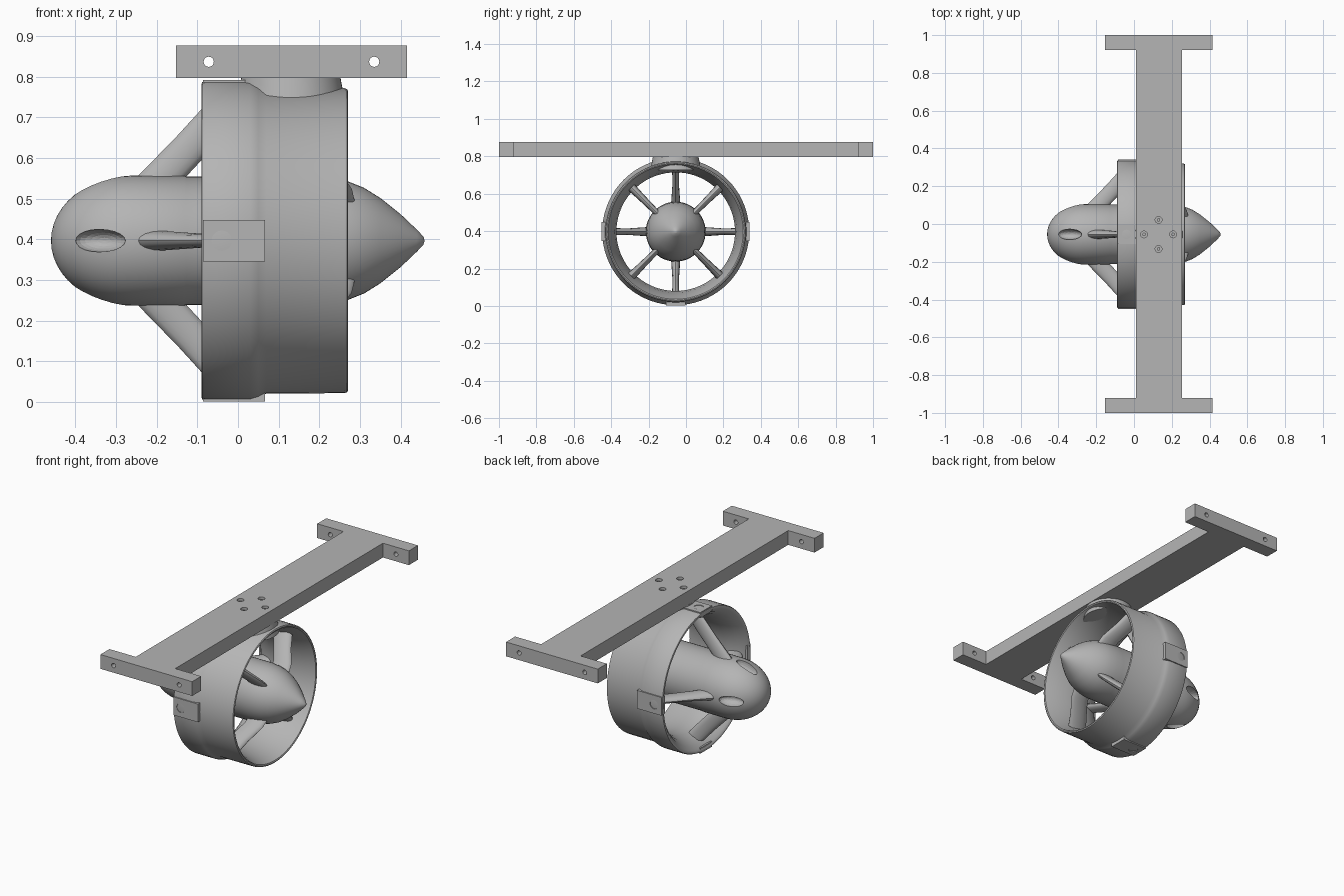
import bpy, bmesh, math
from mathutils import Matrix, Vector

if "Cube" in bpy.data.objects:
    bpy.data.objects.remove(bpy.data.objects["Cube"])

CY, CZ = -0.055, 0.397          # thruster axis runs along x through this point
AXIS = Matrix.Translation((0, CY, CZ))

gray = bpy.data.materials.new("mid_gray")
gray.diffuse_color = (0.46, 0.46, 0.46, 1)
gray.use_nodes = True
gray.node_tree.nodes["Principled BSDF"].inputs["Base Color"].default_value = gray.diffuse_color


def finish(name, bm, angle=35):
    bmesh.ops.remove_doubles(bm, verts=bm.verts, dist=1e-5)
    bmesh.ops.recalc_face_normals(bm, faces=bm.faces)
    me = bpy.data.meshes.new(name)
    bm.to_mesh(me)
    bm.free()
    me.materials.append(gray)
    ob = bpy.data.objects.new(name, me)
    bpy.context.collection.objects.link(ob)
    activate(ob)
    if angle:
        bpy.ops.object.shade_smooth_by_angle(angle=math.radians(angle))
    return ob


def activate(ob):
    bpy.ops.object.select_all(action='DESELECT')
    ob.select_set(True)
    bpy.context.view_layer.objects.active = ob


def spin(a):
    return AXIS @ Matrix.Rotation(a, 4, 'X')


def lathe(name, profile, n=64, closed=False):
    bm = bmesh.new()
    rings = [[bm.verts.new(AXIS @ Vector((x, r * math.sin(2 * math.pi * i / n),
             r * math.cos(2 * math.pi * i / n)))) for i in range(n)] for x, r in profile]
    pairs = list(zip(rings, rings[1:])) + ([(rings[-1], rings[0])] if closed else [])
    for a, b in pairs:
        for i in range(n):
            bm.faces.new((a[i], a[(i + 1) % n], b[(i + 1) % n], b[i]))
    return finish(name, bm)


def loft_fin(bm, sections, mat, n=16):
    """Lens-shaped fin through (x, radius, chord, thickness) sections."""
    rings = []
    for x, r, c, t in sections:
        ring = []
        for i in range(n):
            a = 2 * math.pi * i / n
            ring.append(bm.verts.new(mat @ Vector((x + c / 2 * math.cos(a), t / 2 * math.sin(a), r))))
        rings.append(ring)
    for a, b in zip(rings, rings[1:]):
        for i in range(n):
            bm.faces.new((a[i], a[(i + 1) % n], b[(i + 1) % n], b[i]))
    bm.faces.new(rings[0])
    bm.faces.new(rings[-1])


def box(bm, lo, hi, mat=Matrix()):
    lo, hi = Vector(lo), Vector(hi)
    m = mat @ Matrix.Translation((lo + hi) / 2) @ Matrix.Diagonal((*(hi - lo), 1))
    bmesh.ops.create_cube(bm, size=1, matrix=m)


def cyl(bm, r, depth, mat, n=24, r2=None):
    bmesh.ops.create_cone(bm, cap_ends=True, segments=n, radius1=r,
                          radius2=r if r2 is None else r2, depth=depth, matrix=mat)


def cut(ob, bm):
    cutter = finish("cutter", bm, 0)
    cutter.hide_render = True
    mod = ob.modifiers.new("cut", 'BOOLEAN')
    mod.operation, mod.solver, mod.object = 'DIFFERENCE', 'EXACT', cutter
    activate(ob)
    # keep the cut ahead of the smoothing modifier
    bpy.ops.object.modifier_move_to_index(modifier="cut", index=0)
    bpy.ops.object.modifier_apply(modifier="cut")
    bpy.data.objects.remove(cutter, do_unlink=True)


# duct: stepped outside, narrowing throat inside
duct = [(-0.082, 0.393), (0.03, 0.393), (0.05, 0.387), (0.07, 0.376), (0.262, 0.375),
        (0.268, 0.373), (0.271, 0.367), (0.268, 0.361), (0.22, 0.343), (0.15, 0.326),
        (0.08, 0.317), (0.02, 0.319), (-0.03, 0.334), (-0.065, 0.354), (-0.082, 0.372),
        (-0.089, 0.380), (-0.09, 0.385), (-0.088, 0.390)]
lathe("duct", duct, 72, closed=True)

# hub: rounded nose, straight body, pointed tail
nose = [(-0.26 - 0.2 * math.cos(math.pi / 2 * i / 12), 0.16 * math.sin(math.pi / 2 * i / 12))
        for i in range(13)]
tail = [(-0.132, 0.160), (-0.128, 0.158), (0.16, 0.158), (0.20, 0.158), (0.24, 0.153),
        (0.27, 0.146), (0.31, 0.130), (0.35, 0.105), (0.40, 0.065), (0.44, 0.027),
        (0.456, 0.010), (0.459, 0.0)]
hub = lathe("hub", nose + tail, 48)

# four access pockets around the nose
bm = bmesh.new()
for k in range(4):
    m = (spin(k * math.pi / 2) @ Matrix.Translation((-0.34, 0, 0.14))
         @ Matrix.Rotation(-0.3, 4, 'Y') @ Matrix.Diagonal((0.066, 0.028, 0.04, 1)))
    bmesh.ops.create_uvsphere(bm, u_segments=20, v_segments=12, radius=1, matrix=m)
cut(hub, bm)

# front struts sweep from the hub back to the duct, upright and level
bm = bmesh.new()
for k in range(4):
    loft_fin(bm, [(-0.20, 0.14, 0.12, 0.05), (-0.185, 0.16, 0.12, 0.048),
                  (-0.09, 0.26, 0.115, 0.034), (-0.015, 0.345, 0.11, 0.04)],
             spin(k * math.pi / 2))
finish("front_struts", bm)

# rear vanes on the diagonals
bm = bmesh.new()
for k in range(4):
    loft_fin(bm, [(0.235, 0.12, 0.11, 0.032), (0.225, 0.18, 0.11, 0.034),
                  (0.18, 0.27, 0.11, 0.04), (0.15, 0.335, 0.12, 0.048)],
             spin(math.pi / 4 + k * math.pi / 2))
finish("rear_vanes", bm)

# screw tabs on the duct, each with a recessed seat and a cross-head screw
bm = bmesh.new()
seats = bmesh.new()
screws = bmesh.new()
crosses = bmesh.new()
for k in range(4):
    m = spin(k * math.pi / 2)
    box(bm, (-0.086, -0.051, 0.365), (0.066, 0.051, 0.3955), m)
    at = m @ Matrix.Translation((-0.04, 0, 0))
    cyl(seats, 0.025, 0.02, at @ Matrix.Translation((0, 0, 0.3985)))
    cyl(screws, 0.021, 0.016, at @ Matrix.Translation((0, 0, 0.386)))
    for a in (0.4, 0.4 + math.pi / 2):
        box(crosses, (-0.014, -0.0035, 0.388), (0.014, 0.0035, 0.41),
            at @ Matrix.Rotation(a, 4, 'Z'))
tabs = finish("screw_tabs", bm, 0)
cut(tabs, seats)
heads = finish("screw_heads", screws)
for_cross = crosses
cut(heads, for_cross)

# round saddle between the duct and the mounting plate
bm = bmesh.new()
PAD = (0.13, CY)
cyl(bm, 0.135, 0.07, Matrix.Translation((*PAD, 0.763)), 48, 0.122)
pad = finish("mount_saddle", bm)

# mounting plate with a cross bar at each end, drawn as one outline
half = [(0.01, 0.92), (-0.153, 0.92), (-0.153, 1.0), (0.416, 1.0), (0.416, 0.92), (0.255, 0.92)]
outline = half + [(x, -y) for x, y in reversed(half)]
bm = bmesh.new()
face = bm.faces.new([bm.verts.new((x, y, 0.797)) for x, y in outline])
up = bmesh.ops.extrude_face_region(bm, geom=[face])
bmesh.ops.translate(bm, vec=(0, 0, 0.08), verts=[v for v in up['geom'] if isinstance(v, bmesh.types.BMVert)])
plate = finish("mounting_plate", bm, 0)

# bolt holes: lengthwise through the end bars, counterbored through the plate
holes = bmesh.new()
bolts = bmesh.new()
for x in (-0.072, 0.335):
    for s in (-1, 1):
        cyl(holes, 0.0125, 0.2, Matrix.Translation((x, 0.96 * s, 0.837)) @ Matrix.Rotation(math.pi / 2, 4, 'X'))
for dx, dy in ((0.077, 0), (-0.077, 0), (0, 0.077), (0, -0.077)):
    p = (PAD[0] + dx, PAD[1] + dy)
    cyl(holes, 0.018, 0.06, Matrix.Translation((*p, 0.877)))
    cyl(bolts, 0.009, 0.025, Matrix.Translation((*p, 0.855)))
cut(plate, holes)
finish("plate_bolts", bolts)
